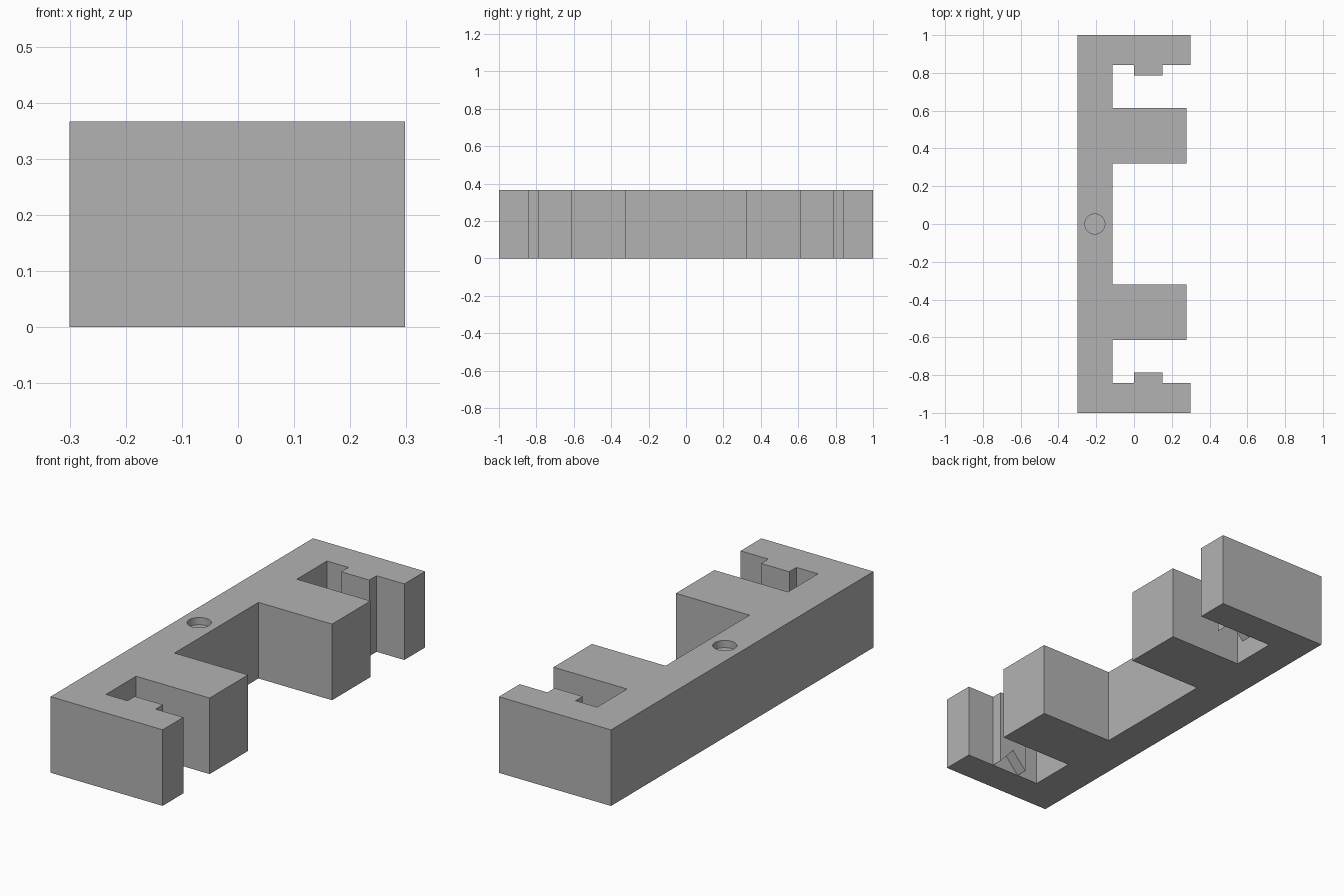
import bpy
import bmesh
from mathutils import Vector

old = bpy.data.objects.get("Cube")
if old:
    bpy.data.objects.remove(old, do_unlink=True)

HEIGHT = 0.367

grey = bpy.data.materials.new("plain grey")
grey.use_nodes = True
grey.diffuse_color = (0.45, 0.45, 0.45, 1)
grey.node_tree.nodes["Principled BSDF"].inputs["Base Color"].default_value = grey.diffuse_color


def prism(name, points, direction):
    """Extrude a flat outline along a direction into a closed solid."""
    bm = bmesh.new()
    face = bm.faces.new([bm.verts.new(p) for p in points])
    result = bmesh.ops.extrude_face_region(bm, geom=[face], use_keep_orig=True)
    moved = [v for v in result["geom"] if isinstance(v, bmesh.types.BMVert)]
    bmesh.ops.translate(bm, verts=moved, vec=Vector(direction))
    bmesh.ops.recalc_face_normals(bm, faces=bm.faces)
    mesh = bpy.data.meshes.new(name)
    bm.to_mesh(mesh)
    bm.free()
    mesh.materials.append(grey)
    obj = bpy.data.objects.new(name, mesh)
    bpy.context.collection.objects.link(obj)
    return obj


def cut(target, cutter):
    """Subtract a cutter from the target and discard it."""
    cutter.hide_render = True
    mod = target.modifiers.new("cut", "BOOLEAN")
    mod.operation = "DIFFERENCE"
    mod.solver = "EXACT"
    mod.object = cutter
    bpy.context.view_layer.objects.active = target
    bpy.ops.object.modifier_apply(modifier=mod.name)
    bpy.data.objects.remove(cutter, do_unlink=True)


# Bracket body: half outline from the middle to one end, then mirrored
BACK, SPINE, BLOCK, ARM = -0.3, -0.115, 0.278, 0.298
TAB_X, TAB_Y, ARM_Y = 0.15, 0.787, 0.842
half = [(SPINE, 0.32), (BLOCK, 0.32), (BLOCK, 0.613), (SPINE, 0.613),
        (SPINE, ARM_Y), (0, ARM_Y), (0, TAB_Y), (TAB_X, TAB_Y),
        (TAB_X, ARM_Y), (ARM, ARM_Y), (ARM, 1), (BACK, 1)]
outline = half + [(x, -y) for x, y in reversed(half)]
body = prism("bracket_body", [(x, y, 0) for x, y in outline], (0, 0, HEIGHT))

# Small V notches under the two tabs
for side in (-1, 1):
    notch = prism("tab_notch",
                  [(x, side * ARM_Y, z) for x, z in
                   ((-0.008, -0.01), (TAB_X + 0.008, -0.01), (TAB_X / 2, 0.083))],
                  (0, -side * 0.08, 0))
    cut(body, notch)

# Shallow round recess in the top of the spine
bpy.ops.mesh.primitive_cylinder_add(vertices=48, radius=0.053, depth=0.07,
                                    location=(-0.207, 0, HEIGHT))
recess = bpy.context.object
recess.data.materials.append(grey)
cut(body, recess)

# Smooth only the recess wall
bpy.ops.object.select_all(action="DESELECT")
body.select_set(True)
bpy.context.view_layer.objects.active = body
bpy.ops.object.shade_smooth_by_angle()
